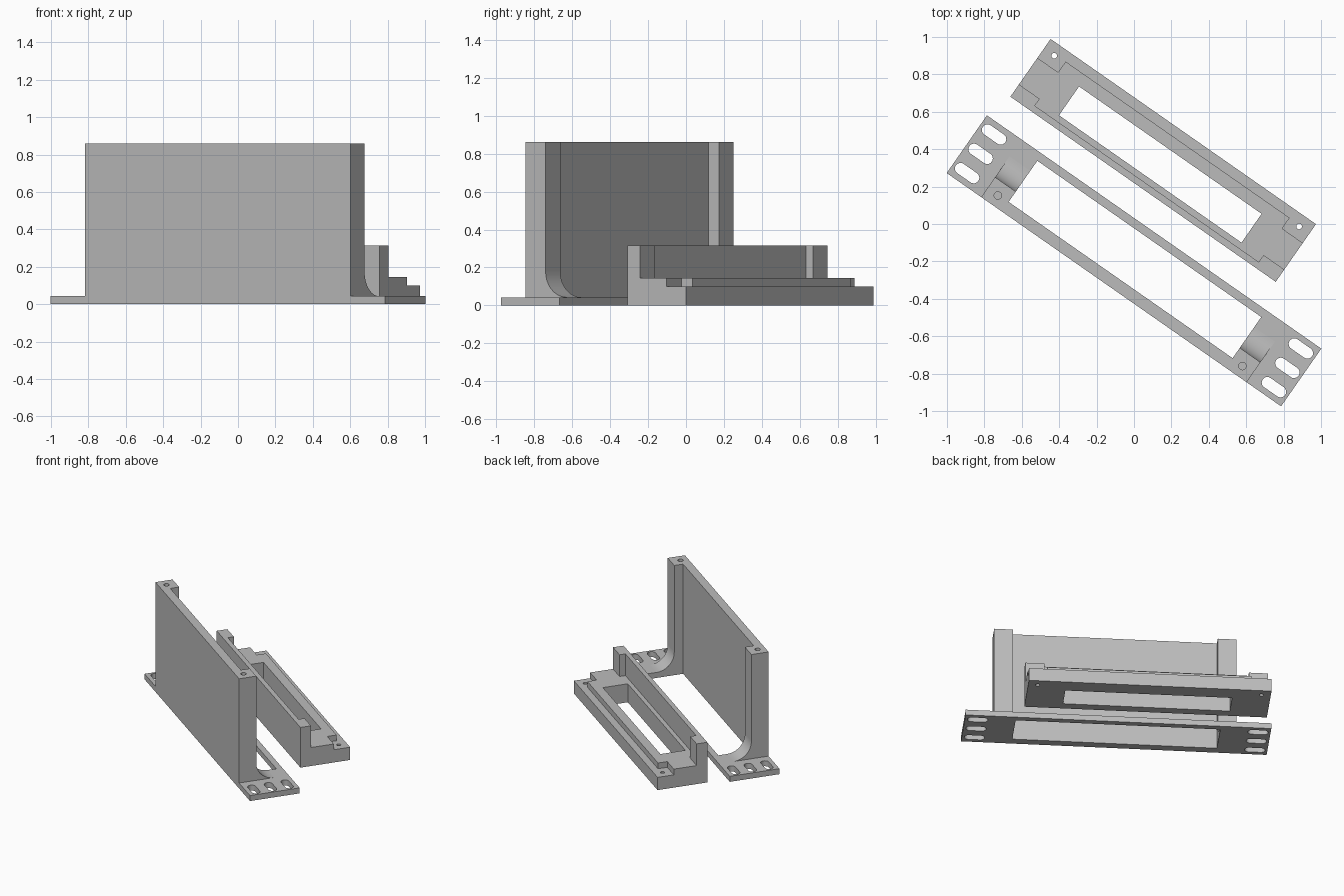
import bpy, bmesh, math
from mathutils import Matrix

if "Cube" in bpy.data.objects:
    bpy.data.objects.remove(bpy.data.objects["Cube"])

mat = bpy.data.materials.new("plain_grey")
mat.diffuse_color = (0.5, 0.5, 0.5, 1)
mat.use_nodes = True
mat.node_tree.nodes["Principled BSDF"].inputs["Base Color"].default_value = mat.diffuse_color

TURN = Matrix.Rotation(math.radians(-34.9), 4, 'Z')
BRACKET = Matrix.Translation((0, -0.197, 0)) @ TURN
FRAME = Matrix.Translation((0.156, 0.34, 0)) @ TURN


def prism(name, pts, lo, hi, place, along_x=False):
    """Extrude an outline along z, or a (y, z) outline along x."""
    bm = bmesh.new()
    to3 = (lambda a, b, t: (t, a, b)) if along_x else (lambda a, b, t: (a, b, t))
    face = bm.faces.new([bm.verts.new(to3(a, b, lo)) for a, b in pts])
    ext = bmesh.ops.extrude_face_region(bm, geom=[face])
    moved = [g for g in ext["geom"] if isinstance(g, bmesh.types.BMVert)]
    bmesh.ops.translate(bm, verts=moved, vec=to3(0, 0, hi - lo))
    bmesh.ops.recalc_face_normals(bm, faces=bm.faces[:])
    me = bpy.data.meshes.new(name)
    bm.to_mesh(me)
    bm.free()
    me.materials.append(mat)
    ob = bpy.data.objects.new(name, me)
    ob.matrix_world = place
    bpy.context.collection.objects.link(ob)
    return ob


def rect(x0, x1, y0, y1):
    return [(x0, y0), (x1, y0), (x1, y1), (x0, y1)]


def slot(cx, cy, r, half=0.0, n=12):
    """Outline of a rounded slot (a circle when half is 0)."""
    pts = []
    for side, start in ((1, -90), (-1, 90)):
        for i in range(n + (1 if half else 0)):
            a = math.radians(start + 180 * i / n)
            pts.append((cx + side * half + r * math.cos(a), cy + r * math.sin(a)))
    return pts


def cut(ob, pts, lo, hi, place):
    """Cut a prism out of a part."""
    cutter = prism("cutter", pts, lo, hi, place)
    cutter.hide_render = True
    bpy.context.view_layer.update()
    mod = ob.modifiers.new("cut", 'BOOLEAN')
    mod.operation, mod.solver, mod.object = 'DIFFERENCE', 'EXACT', cutter
    bpy.context.view_layer.objects.active = ob
    bpy.ops.object.modifier_apply(modifier=mod.name)
    bpy.data.objects.remove(cutter)


def smooth(ob):
    bpy.ops.object.select_all(action='DESELECT')
    ob.select_set(True)
    bpy.context.view_layer.objects.active = ob
    bpy.ops.object.shade_smooth_by_angle(angle=math.radians(30))


def notched(end, inner, y_back, y_end, y_mid):
    """Straight back edge; front edge differs between the ends and the middle."""
    return [(-end, y_back), (end, y_back), (end, y_end), (inner, y_end),
            (inner, y_mid), (-inner, y_mid), (-inner, y_end), (-end, y_end)]


# tall bracket: flat mounting plate with a window and three slots per end
plate = prism("mounting_plate", rect(-1.09, 1.09, -0.188, 0.188), 0, 0.043, BRACKET)
cut(plate, rect(-0.73, 0.73, -0.125, 0.143), -0.1, 0.2, BRACKET)
for s in (-1, 1):
    for y in (-0.126, 0, 0.126):
        cut(plate, slot(s * 1.0, y, 0.03, 0.043), -0.1, 0.2, BRACKET)
smooth(plate)

# upright wall with thicker end posts and screw holes in the top
wall = prism("upright_wall", notched(0.865, 0.73, -0.188, -0.058, -0.125), 0.043, 0.86, BRACKET)
for s in (-1, 1):
    cut(wall, slot(s * 0.797, -0.13, 0.02), 0.66, 0.95, BRACKET)
smooth(wall)

# curved fillets between posts and plate
R = 0.135
curve = [(-0.058 + R - R * math.cos(math.radians(a)), 0.043 + R - R * math.sin(math.radians(a)))
         for a in range(0, 91, 6)]
for name, x0 in (("left_fillet", -0.865), ("right_fillet", 0.73)):
    smooth(prism(name, [(-0.058, 0.043)] + curve[::-1], x0, x0 + 0.135, BRACKET, True))

# low frame: base block, raised step and rear lip around a window
base = prism("frame_base", rect(-0.865, 0.865, -0.188, 0.188), 0, 0.1, FRAME)
step = prism("frame_step", notched(0.865, 0.73, -0.188, 0.065, 0.135), 0.1, 0.145, FRAME)
prism("frame_lip", notched(0.865, 0.73, -0.188, -0.108, -0.153), 0.145, 0.315, FRAME)
for part in (base, step):
    cut(part, rect(-0.595, 0.595, -0.121, 0.067), -0.1, 0.4, FRAME)
for s in (-1, 1):
    cut(base, slot(s * 0.798, 0.126, 0.015), -0.1, 0.3, FRAME)
smooth(base)
